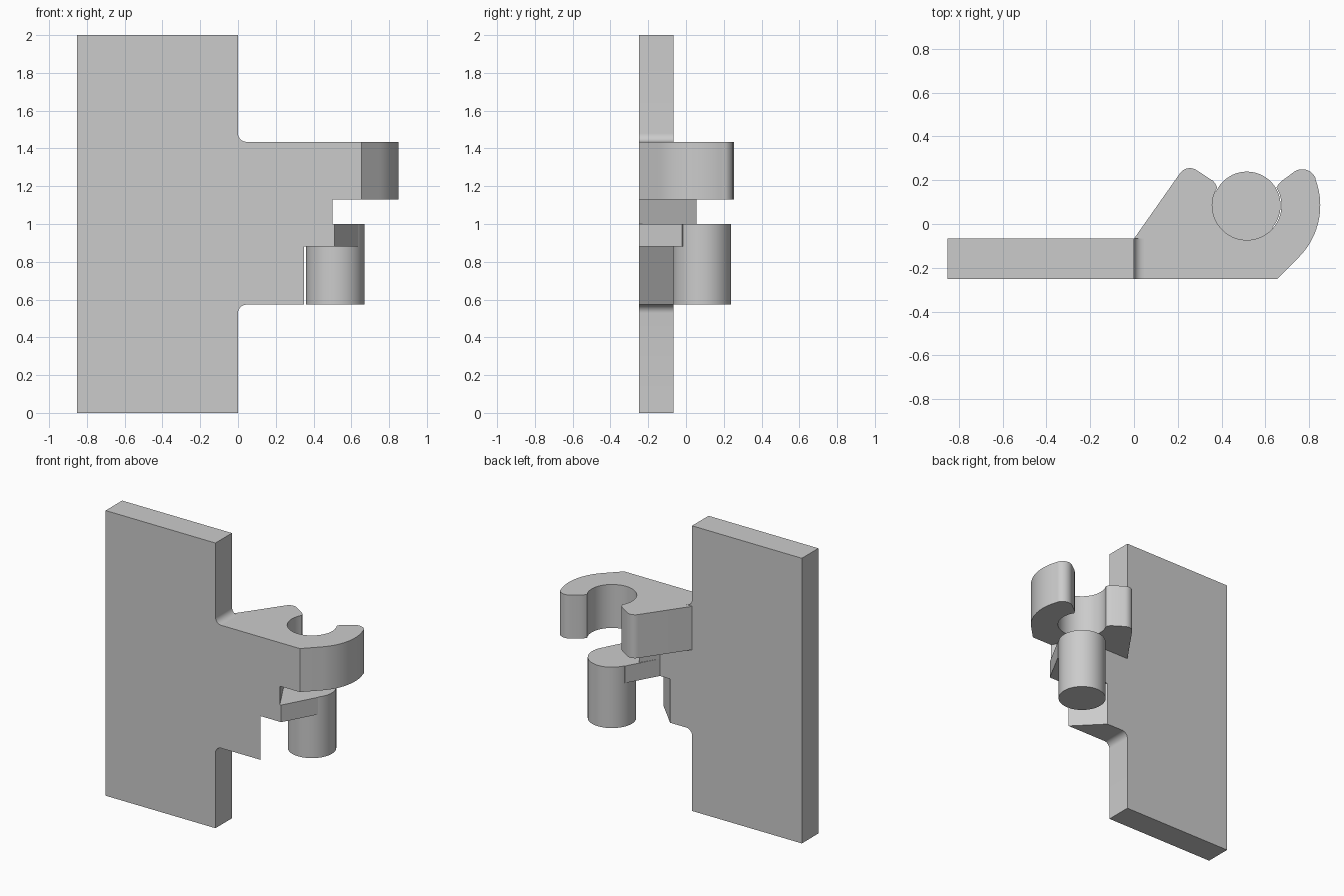
import bpy, bmesh
from math import radians, cos, sin

old = bpy.data.objects.get("Cube")
if old:
    bpy.data.objects.remove(old, do_unlink=True)

grey = bpy.data.materials.new("plain grey")
grey.use_nodes = True
grey.diffuse_color = (0.6, 0.6, 0.6, 1)
grey.node_tree.nodes["Principled BSDF"].inputs["Base Color"].default_value = (0.6, 0.6, 0.6, 1)

FRONT, BACK = -0.25, -0.067      # plate faces in y
LOW, HIGH = 0.573, 1.435         # hinge tab extent in z
PIN = (0.515, 0.085)             # hinge axis


def arc(centre, radius, start, end, steps):
    angles = [radians(start + (end - start) * i / steps) for i in range(steps + 1)]
    return [(centre[0] + radius * cos(a), centre[1] + radius * sin(a)) for a in angles]


def prism(name, outline, a, b, upright=False):
    """Extrude an outline in z, or in y when upright (outline then is x, z)."""
    bm = bmesh.new()
    verts = [bm.verts.new((u, a, v) if upright else (u, v, a)) for u, v in outline]
    face = bm.faces.new(verts)
    grown = bmesh.ops.extrude_face_region(bm, geom=[face])["geom"]
    shift = (0, b - a, 0) if upright else (0, 0, b - a)
    bmesh.ops.translate(bm, vec=shift, verts=[g for g in grown if isinstance(g, bmesh.types.BMVert)])
    bmesh.ops.recalc_face_normals(bm, faces=bm.faces)
    mesh = bpy.data.meshes.new(name)
    bm.to_mesh(mesh)
    bm.free()
    mesh.materials.append(grey)
    obj = bpy.data.objects.new(name, mesh)
    bpy.context.collection.objects.link(obj)
    bpy.ops.object.select_all(action="DESELECT")
    bpy.context.view_layer.objects.active = obj
    obj.select_set(True)
    bpy.ops.object.shade_smooth_by_angle(angle=radians(30))
    return obj


# Mounting plate with filleted root of the tab
r = 0.045
plate = [(-0.852, 0), (0, 0)]
plate += arc((r, LOW - r), r, 180, 90, 8)
plate += arc((r, HIGH + r), r, 270, 180, 8)
plate += [(0, 2), (-0.852, 2)]
prism("mounting_plate", plate, FRONT, BACK, upright=True)

# Lower tab, chamfered to clear the pin
prism("lower_tab", [(r, FRONT), (0.35, FRONT), (0.17, BACK), (r, BACK)], LOW, 0.88)

# Arm that carries the pin
prism("pin_arm", [(r, FRONT), (0.51, FRONT), (0.635, -0.02), PIN, (0.37, 0.15),
                  (0.25, BACK), (r, BACK)], 0.88, 1.0)

# Web between the pin arm and the clip
prism("web", [(r, FRONT), (0.5, FRONT), (0.325, 0.055), (0.25, BACK), (r, BACK)], 1.0, 1.13)

# Hinge pin
prism("hinge_pin", arc(PIN, 0.154, 0, 354, 59), LOW, 1.0)

# Open clip with rounded jaws
clip = [(0, FRONT), (0.655, FRONT)]
clip += arc(PIN, 0.335, -45, 20, 20)
clip += arc((0.768, 0.185), 0.065, 25, 125, 10)
clip += [(0.675, 0.197), (0.66, 0.183)]
clip += arc(PIN, 0.158, 31, -211, 48)
clip += [(0.372, 0.183), (0.36, 0.197)]
clip += arc((0.255, 0.2), 0.055, 55, 145, 10)
clip += [(0, BACK)]
prism("open_clip", clip, 1.13, HIGH)
